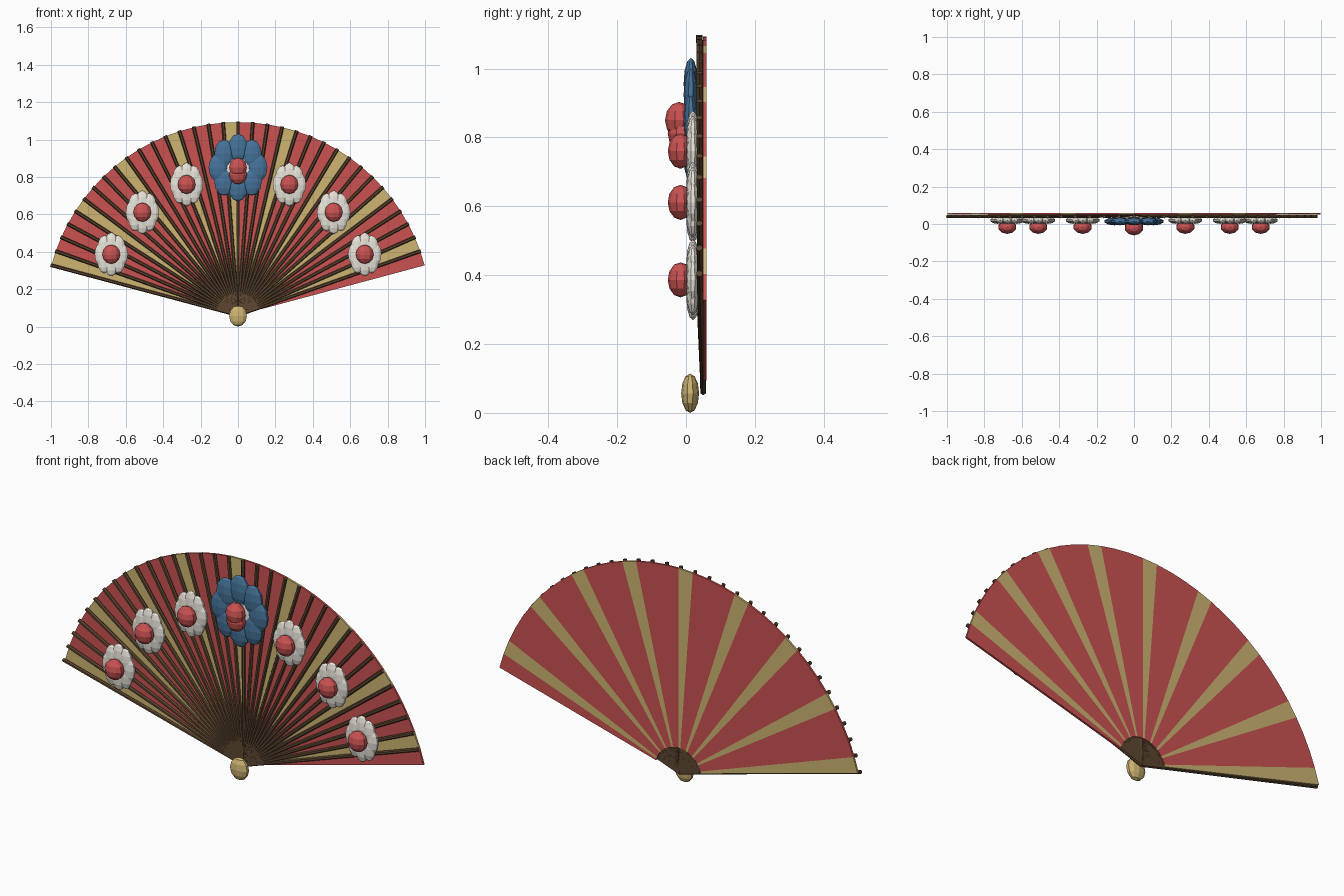
import bpy, bmesh
from math import sin, cos, pi, radians
from mathutils import Vector, Matrix

if "Cube" in bpy.data.objects:
    bpy.data.objects.remove(bpy.data.objects["Cube"])

PIVOT_Z = 0.06
PANELS = 34
STEP = radians(150) / PANELS
START = radians(165)


def material(name, rgb):
    m = bpy.data.materials.new(name)
    m.diffuse_color = (*rgb, 1)
    m.use_nodes = True
    m.node_tree.nodes["Principled BSDF"].inputs["Base Color"].default_value = m.diffuse_color
    return m


RED = material("red", (0.60, 0.085, 0.085))
GOLD = material("gold", (0.62, 0.46, 0.17))
WHITE = material("ivory", (0.80, 0.77, 0.70))
BLUE = material("blue", (0.06, 0.17, 0.32))
WOOD = material("wood", (0.11, 0.062, 0.03))


def polar(r, a, y):
    return Vector((r * cos(a), y, PIVOT_Z + r * sin(a)))


def finish(name, bm, mat):
    bmesh.ops.recalc_face_normals(bm, faces=bm.faces)
    me = bpy.data.meshes.new(name)
    bm.to_mesh(me)
    bm.free()
    me.materials.append(mat)
    ob = bpy.data.objects.new(name, me)
    bpy.context.collection.objects.link(ob)
    return ob


def ellipsoid(bm, centre, radii, seg=10, rings=6):
    bmesh.ops.create_uvsphere(
        bm, u_segments=seg, v_segments=rings, radius=1,
        matrix=Matrix.Translation(centre) @ Matrix.Diagonal((*radii, 1)))


# Folding leaf: thin wedge panels, every fourth one gold
def leaf(name, indices, mat, r0=0.13, r1=1.033, y0=0.050, y1=0.060):
    bm = bmesh.new()
    for i in indices:
        a, b = START - i * STEP, START - (i + 1) * STEP
        corners = [(r0, a), (r1, a), (r1, b), (r0, b)]
        front = [bm.verts.new(polar(r, t, y0)) for r, t in corners]
        back = [bm.verts.new(polar(r, t, y1)) for r, t in corners]
        bm.faces.new(front)
        bm.faces.new(back[::-1])
        for k in range(4):
            n = (k + 1) % 4
            bm.faces.new((front[k], back[k], back[n], front[n]))
    finish(name, bm, mat)


leaf("red_leaf_panels", [i for i in range(PANELS) if i % 4], RED)
leaf("gold_leaf_panels", range(0, PANELS, 4), GOLD)

# Wooden ribs: slim six-sided sticks, leaning slightly forward to the tip
bm = bmesh.new()
for i in range(PANELS):
    a = START - i * STEP
    p, q = polar(0.0, a, 0.050), polar(1.037, a, 0.039)
    d = q - p
    rot = d.to_track_quat('Z', 'Y').to_matrix().to_4x4()
    bmesh.ops.create_cone(
        bm, cap_ends=True, segments=6, radius1=0.0085, radius2=0.0095,
        depth=d.length, matrix=Matrix.Translation((p + q) / 2) @ rot)
finish("ribs", bm, WOOD)


# Flowers: ring of upright oval petals with a round centre
def flower(name, c, petal_mat, ring, petal, heart_y, heart):
    bm = bmesh.new()
    for k in range(8):
        t = k * pi / 4
        ellipsoid(bm, c + Vector((ring * cos(t), 0, ring * sin(t))), petal)
    finish(name + "_petals", bm, petal_mat)
    bm = bmesh.new()
    ellipsoid(bm, Vector((c.x, heart_y, c.z)), heart)
    finish(name + "_centre", bm, RED)


for k in range(-3, 4):
    c = polar(0.752, pi / 2 - k * radians(150) / 7, 0.020)
    flower(f"small_flower_{k + 4}", c, WHITE, 0.052,
           (0.039, 0.019, 0.065), -0.016, (0.050, 0.037, 0.051))

flower("large_flower", Vector((0, 0.014, 0.85)), BLUE, 0.105,
       (0.055, 0.021, 0.076), -0.020, (0.050, 0.041, 0.053))

# Pivot knob
bm = bmesh.new()
ellipsoid(bm, Vector((0, 0.012, 0.057)), (0.050, 0.026, 0.057))
finish("pivot_knob", bm, GOLD)
